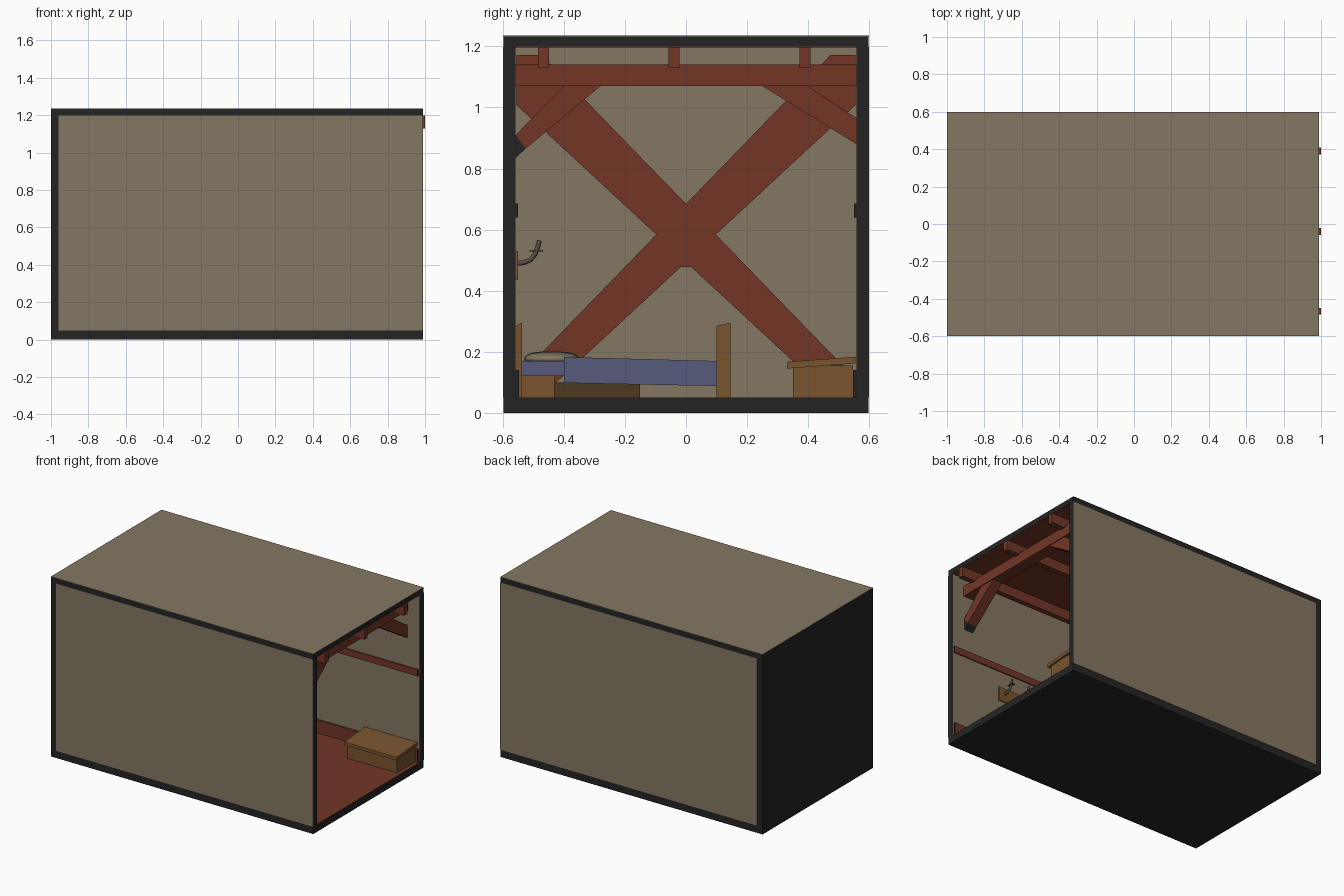
import bpy, bmesh, math
from mathutils import Vector

if "Cube" in bpy.data.objects:
    bpy.data.objects.remove(bpy.data.objects["Cube"])


def material(name, rgb):
    m = bpy.data.materials.new(name)
    lin = [((c / 255 + 0.055) / 1.055) ** 2.4 for c in rgb]
    m.diffuse_color = (*lin, 1)
    m.use_nodes = True
    m.node_tree.nodes["Principled BSDF"].inputs["Base Color"].default_value = m.diffuse_color
    return m


BLACK = material("shell black", (36, 36, 36))
PLASTER = material("plaster tan", (132, 119, 98))
RED = material("red timber", (114, 54, 38))
WOOD = material("furniture wood", (122, 85, 46))
DARK = material("dark wood", (76, 56, 32))
BLUE = material("blue blanket", (87, 91, 124))
IRON = material("iron grey", (82, 78, 68))


def finish(name, bm, mat):
    bmesh.ops.recalc_face_normals(bm, faces=bm.faces)
    me = bpy.data.meshes.new(name)
    bm.to_mesh(me)
    bm.free()
    me.materials.append(mat)
    ob = bpy.data.objects.new(name, me)
    bpy.context.collection.objects.link(ob)
    return ob


def box(name, x, y, z, mat):
    """Axis-aligned box from three (min, max) ranges."""
    bm = bmesh.new()
    bmesh.ops.create_cube(bm, size=1)
    for v in bm.verts:
        v.co = [r[0] + (c + 0.5) * (r[1] - r[0]) for r, c in zip((x, y, z), v.co)]
    return finish(name, bm, mat)


def prism(name, profile, x, mat):
    """Extrude a (y, z) outline along x."""
    bm = bmesh.new()
    face = bm.faces.new([bm.verts.new((x[0], py, pz)) for py, pz in profile])
    new = bmesh.ops.extrude_face_region(bm, geom=[face])["geom"]
    bmesh.ops.translate(bm, vec=(x[1] - x[0], 0, 0),
                        verts=[v for v in new if isinstance(v, bmesh.types.BMVert)])
    return finish(name, bm, mat)


# Room shell, open towards +x
X0, X1, H, T = -1.0, 0.99, 1.235, 0.002
box("floor_slab", (X0, X1), (-0.598, 0.598), (0, 0.048), BLACK)
box("roof_slab", (X0, X1), (-0.598, 0.598), (1.2, H - T), BLACK)
box("left_wall", (X0, -0.962), (-0.598, 0.598), (0.048, 1.2), BLACK)
box("roof_cover", (X0, X1), (-0.6, 0.6), (H - T, H), PLASTER)
box("floor_boards", (-0.96, X1 - 0.002), (-0.558, 0.558), (0.048, 0.05), RED)
box("ceiling_boards", (-0.96, X1 - 0.002), (-0.558, 0.558), (1.196, 1.2), RED)
box("left_wall_plaster", (-0.962, -0.96), (-0.558, 0.558), (0.05, 1.196), PLASTER)
for side, s in (("front", -1), ("back", 1)):
    def span(a, b):
        return (min(s * a, s * b), max(s * a, s * b))
    box(side + "_wall", (X0, X1), span(0.56, 0.598), (0.048, 1.2), BLACK)
    box(side + "_outer_panel", (-0.96, X1), span(0.598, 0.6), (0.05, 1.198), PLASTER)
    box(side + "_inner_plaster", (-0.96, X1 - 0.002), span(0.558, 0.56), (0.05, 1.196), PLASTER)
    # timber rails along the long walls
    box(side + "_base_rail", (-0.96, 0.975), span(0.547, 0.558), (0.05, 0.14), RED)
    box(side + "_middle_rail", (-0.96, 0.975), span(0.55, 0.558), (0.64, 0.685), RED)
    for n, z in (("base", (0.05, 0.14)), ("middle", (0.64, 0.685))):
        depth = 0.547 if n == "base" else 0.55
        box(f"{side}_{n}_rail_end", (0.975, 0.979), span(depth, 0.558), z, BLACK)

# Crossed timbers on the end wall, with softened inner corners
cz, w = 0.565, 0.082
for k, s in enumerate((-1, 1)):
    arm = [(-0.555, cz - 0.52 + w - 0.015), (-0.555, cz - 0.51), (-0.555 + w, cz - 0.51),
           (0.555, cz + 0.525 - w), (0.555, cz + 0.525 + w), (0.555 - w, cz + 0.525 + w)]
    prism(f"cross_timber_{k}", [(s * y, z) for y, z in arm],
          (-0.96, -0.953 + 0.001 * k), RED)
prism("cross_centre", [(0.095, cz - 0.025), (0.095, cz + 0.025), (0.025, cz + 0.088),
                       (-0.025, cz + 0.088), (-0.095, cz + 0.025), (-0.095, cz - 0.025),
                       (-0.025, cz - 0.088), (0.025, cz - 0.088)], (-0.96, -0.951), RED)

# Rafters under the ceiling
for i, y in enumerate((-0.467, -0.04, 0.39)):
    box(f"rafter_{i}", (-0.96, 1.0), (y - 0.018, y + 0.018), (1.13, 1.198), RED)

# Tie beams with knee braces
for i, x in enumerate((0.86, 0.0, -0.86)):
    box(f"tie_beam_{i}", (x - 0.04, x + 0.04), (-0.558, 0.558), (1.07, 1.14), RED)
    prism(f"front_knee_brace_{i}", [(-0.525, 0.865), (-0.28, 1.07), (-0.39, 1.08), (-0.558, 0.91)],
          (x - 0.035, x + 0.035), RED)
    prism(f"front_brace_foot_{i}", [(-0.558, 0.835), (-0.525, 0.865), (-0.558, 0.91)],
          (x - 0.034, x + 0.034), BLACK)
    prism(f"back_knee_brace_{i}", [(0.558, 0.88), (0.25, 1.07), (0.385, 1.08), (0.558, 0.965)],
          (x - 0.035, x + 0.035), RED)

# Chest by the open end, with a sloping lid
box("chest_body", (0.585, 0.96), (0.35, 0.547), (0.05, 0.155), WOOD)
prism("chest_lid", [(0.33, 0.145), (0.555, 0.162), (0.555, 0.184), (0.33, 0.167)],
      (0.575, 0.972), WOOD)

# Bed, head against the front wall
B0, B1 = -0.92, -0.5
for name, y0, y1 in (("headboard", -0.558, -0.537), ("footboard", 0.1, 0.145)):
    for k, x in enumerate((B0, B1 - 0.045)):
        prism(f"{name}_post_{k}", [(y0, 0.05), (y1, 0.05), (y1, 0.295), (y0, 0.285)],
              (x, x + 0.045), WOOD)
    box(name + "_panel", (B0 + 0.04, B1 - 0.04), (y0 + 0.004, y1 - 0.004), (0.09, 0.26), WOOD)
box("bed_mattress", (B0 + 0.02, B1 - 0.02), (-0.537, 0.1), (0.12, 0.17), BLUE)
prism("bed_blanket", [(-0.4, 0.098), (0.1, 0.088), (0.1, 0.17), (-0.4, 0.183)],
      (B0 + 0.005, B1 - 0.005), BLUE)
box("bed_base", (B0 + 0.03, B1 - 0.03), (-0.537, -0.43), (0.05, 0.12), WOOD)
box("under_bed_box", (B0 + 0.05, B1 - 0.05), (-0.43, -0.15), (0.05, 0.1), DARK)

# Pillow
bm = bmesh.new()
bmesh.ops.create_uvsphere(bm, u_segments=24, v_segments=12, radius=1)
for v in bm.verts:
    sq = [math.copysign(abs(c) ** 0.6, c) for c in v.co]
    v.co = ((B0 + B1) / 2 + sq[0] * 0.16, -0.44 + sq[1] * 0.09, 0.177 + v.co.z * 0.024)
pillow = finish("pillow", bm, PLASTER)
for p in pillow.data.polygons:
    p.use_smooth = True

# Coat hooks on the front wall
box("hook_board", (0.4, 0.62), (-0.558, -0.55), (0.435, 0.53), WOOD)
for i, x in enumerate((0.44, 0.575)):
    cu = bpy.data.curves.new(f"wall_hook_{i}", "CURVE")
    cu.dimensions = "3D"
    cu.bevel_depth = 0.008
    cu.bevel_resolution = 2
    sp = cu.splines.new("POLY")
    path = [(-0.552, 0.49), (-0.53, 0.492), (-0.508, 0.502), (-0.494, 0.52), (-0.485, 0.545), (-0.48, 0.565)]
    sp.points.add(len(path) - 1)
    for pt, (y, z) in zip(sp.points, path):
        pt.co = (x, y, z, 1)
    cu.use_fill_caps = True
    cu.materials.append(IRON)
    bpy.context.collection.objects.link(bpy.data.objects.new(f"wall_hook_{i}", cu))
    box(f"hook_crossbar_{i}", (x - 0.012, x + 0.012), (-0.512, -0.468), (0.528, 0.533), IRON)
